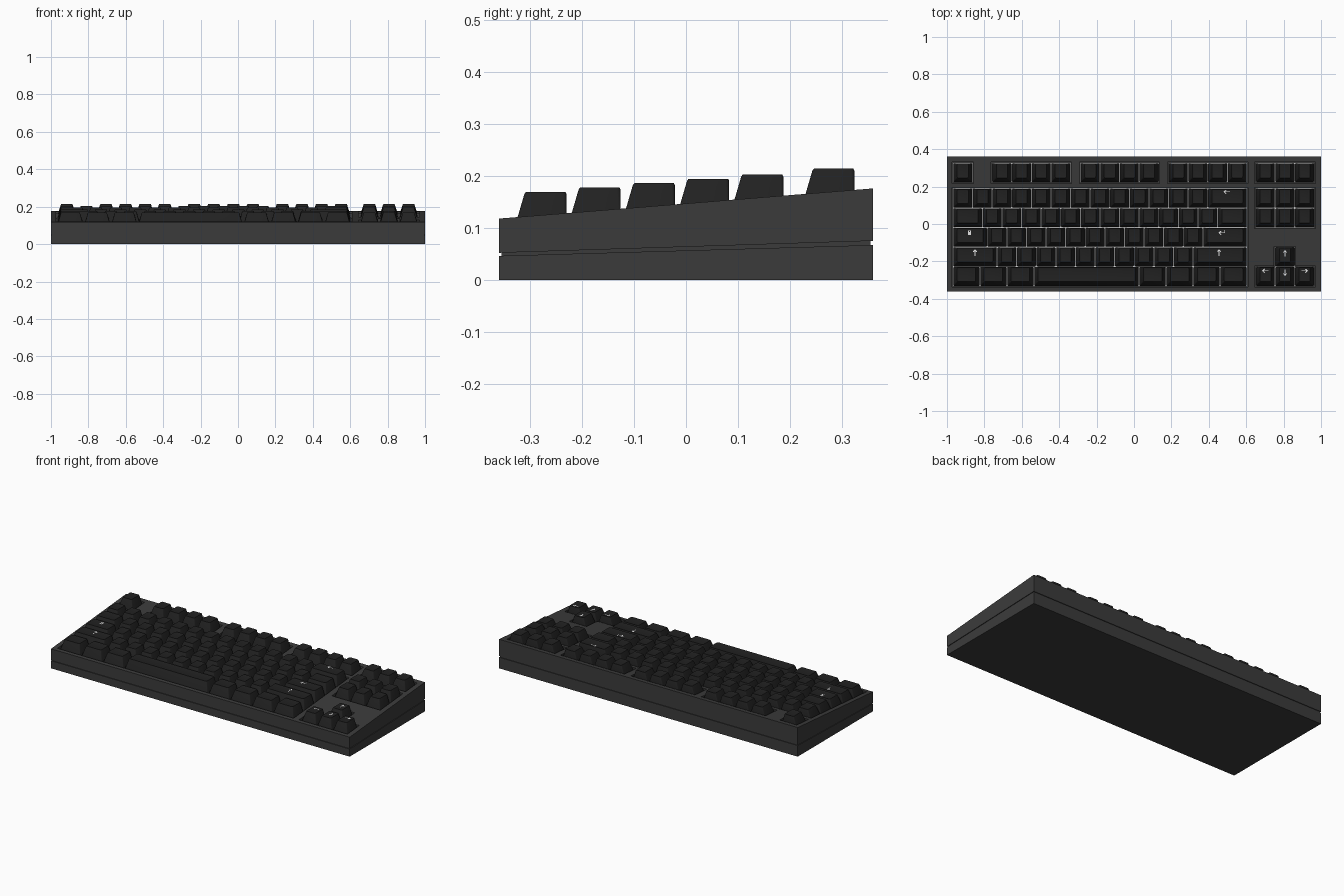
import bpy, bmesh, math
from mathutils import Vector

if "Cube" in bpy.data.objects:
    bpy.data.objects.remove(bpy.data.objects["Cube"])

U = 0.1048             # key pitch across
LEFT, NAV = -0.968, 0.65
ROWS = [-0.2805 + 0.1045 * i for i in range(5)] + [0.2745]


def surf(y):
    """Height of the sloping top of the case."""
    return 0.147 + 0.0806 * y


def material(name, v):
    m = bpy.data.materials.new(name)
    m.diffuse_color = (v, v, v, 1)
    m.use_nodes = True
    m.node_tree.nodes["Principled BSDF"].inputs["Base Color"].default_value = m.diffuse_color
    return m


CASE = material("charcoal_grey", 0.044)
KEY = material("near_black", 0.0155)
WHITE = material("white", 0.88)


def make(name, bm, mat, smooth=False):
    bmesh.ops.recalc_face_normals(bm, faces=bm.faces[:])
    me = bpy.data.meshes.new(name)
    bm.to_mesh(me)
    bm.free()
    me.materials.append(mat)
    ob = bpy.data.objects.new(name, me)
    bpy.context.collection.objects.link(ob)
    if smooth:
        bpy.ops.object.select_all(action='DESELECT')
        ob.select_set(True)
        bpy.context.view_layer.objects.active = ob
        bpy.ops.object.shade_smooth_by_angle(angle=math.radians(35))
    return ob


def slab(bm, x0, x1, y0, y1, lo, hi):
    """Box whose bottom and top heights are functions of y."""
    vs = bmesh.ops.create_cube(bm, size=1)['verts']
    for v in vs:
        y = y1 if v.co.y > 0 else y0
        v.co = Vector((x1 if v.co.x > 0 else x0, y, hi(y) if v.co.z > 0 else lo(y)))


def slab_object(name, mat, *args):
    bm = bmesh.new()
    slab(bm, *args)
    return make(name, bm, mat)


# case: lower tray, recessed seam, upper shell
seam_lo = lambda y: 0.0565 + 0.029 * y
seam_hi = lambda y: 0.0635 + 0.032 * y
slab_object("case_bottom", CASE, -1, 1, -0.36, 0.36, lambda y: 0, seam_lo)
slab_object("case_seam", CASE, -0.996, 0.996, -0.356, 0.356,
            lambda y: seam_lo(y) - 0.002, lambda y: seam_hi(y) + 0.002)
top = slab_object("case_top", CASE, -1, 1, -0.36, 0.36, seam_hi, surf)

# key wells: left edge, width in keys, first and last row
wells = [(LEFT, 15, 0, 4), (LEFT, 1, 5, 5), (LEFT + 2 * U, 4, 5, 5),
         (LEFT + 6.5 * U, 4, 5, 5), (LEFT + 11 * U, 4, 5, 5),
         (NAV, 3, 5, 5), (NAV, 3, 3, 4), (NAV, 3, 0, 0), (NAV + U, 1, 0, 1)]
light = bmesh.new()
for x, n, r0, r1 in wells:
    y0, y1 = ROWS[r0] - 0.052, ROWS[r1] + 0.052
    m = 0.005
    cutter = slab_object("well_cutter", CASE, x - m, x + n * U + m, y0 - m, y1 + m,
                         lambda y: surf(y) - 0.025, lambda y: surf(y) + 0.05)
    mod = top.modifiers.new("well", 'BOOLEAN')
    mod.operation, mod.solver, mod.object = 'DIFFERENCE', 'EXACT', cutter
    bpy.context.view_layer.objects.active = top
    bpy.ops.object.modifier_apply(modifier=mod.name)
    bpy.data.objects.remove(cutter)
    slab(light, x + .001, x + n * U - .001, y0 + .001, y1 - .001,
         lambda y: surf(y) - 0.026, lambda y: surf(y) - 0.021)
make("backlight_plate", light, WHITE)


def ring(bm, x0, x1, y0, y1, r, z):
    """Rounded rectangle of vertices; z is a function of y."""
    out = []
    corners = [(x1 - r, y1 - r), (x0 + r, y1 - r), (x0 + r, y0 + r), (x1 - r, y0 + r)]
    for i, (cx, cy) in enumerate(corners):
        for k in range(4):
            a = math.pi / 2 * (i + k / 3)
            y = cy + r * math.sin(a)
            out.append(bm.verts.new((cx + r * math.cos(a), y, z(y))))
    return out


def keycap(bm, x, w, c):
    """Tapered cap with a vertical back, softened rim and shallow dish."""
    a, b, h = x + 0.0025, x + w * U - 0.0025, surf(c) + 0.045
    rings = [ring(bm, a, b, c - 0.050, c + 0.050, 0.004, lambda y: surf(y) - 0.02),
             ring(bm, a + .018, b - .018, c - .031, c + .050, 0.007, lambda y: h - .004),
             ring(bm, a + .020, b - .020, c - .028, c + .048, 0.007, lambda y: h),
             ring(bm, a + .027, b - .027, c - .020, c + .042, 0.006, lambda y: h - .002)]
    for p, q in zip(rings, rings[1:]):
        for i in range(16):
            j = (i + 1) % 16
            bm.faces.new((p[i], p[j], q[j], q[i]))
    bm.faces.new(rings[-1])
    bm.faces.new(rings[0][::-1])


# main key rows, widths in key units
main = [[1.375] * 3 + [5.375] + [1.375] * 4,
        [2.25] + [1] * 10 + [2.75],
        [1.75] + [1] * 11 + [2.25],
        [1.5] + [1] * 12 + [1.5],
        [1] * 13 + [2]]
names = ["bottom_row_keys", "shift_row_keys", "home_row_keys", "upper_row_keys", "number_row_keys"]
for name, widths, c in zip(names, main, ROWS):
    bm, x = bmesh.new(), LEFT
    for w in widths:
        keycap(bm, x, w, c)
        x += w * U
    make(name, bm, KEY, True)

# function keys, navigation block and arrow keys
bm = bmesh.new()
for s in [0] + [g + i for g in (2, 6.5, 11) for i in range(4)]:
    keycap(bm, LEFT + s * U, 1, ROWS[5])
make("function_row_keys", bm, KEY, True)
bm = bmesh.new()
for r in (3, 4, 5):
    for i in range(3):
        keycap(bm, NAV + i * U, 1, ROWS[r])
make("navigation_keys", bm, KEY, True)
bm = bmesh.new()
for i, r in ((0, 0), (1, 0), (2, 0), (1, 1)):
    keycap(bm, NAV + i * U, 1, ROWS[r])
make("arrow_keys", bm, KEY, True)

# printed symbols as thin white strokes, in units of 0.01, pointing up
ARROW = [((0, -1.5), (0, 1.5)), ((0, 1.5), (-.8, .6)), ((0, 1.5), (.8, .6))]
HOOK = ARROW + [((0, -1.5), (1.2, -1.5))]
PADLOCK = [((-.6, -1), (.6, -1)), ((-.6, -.5), (.6, -.5)), ((-.5, .1), (.5, .1)),
           ((-.5, 0), (-.5, 1)), ((.5, 0), (.5, 1)), ((-.5, 1), (.5, 1))]


def symbol(name, strokes, x, y, row, angle):
    bm = bmesh.new()
    h = surf(ROWS[row]) + 0.045
    ca, sa = math.cos(angle), math.sin(angle)
    for p, q in strokes:
        p, q = (Vector((x + .01 * (u * ca - v * sa), y + .01 * (u * sa + v * ca), 0)) for u, v in (p, q))
        d = (q - p).normalized() * 0.0022
        n = Vector((-d.y, d.x, 0))
        f = bm.faces.new([bm.verts.new(k + Vector((0, 0, h - .003)))
                          for k in (p - d - n, q + d - n, q + d + n, p - d + n)])
        g = bmesh.ops.extrude_face_region(bm, geom=[f])['geom']
        for v in g:
            if isinstance(v, bmesh.types.BMVert):
                v.co.z += 0.0018
    make(name, bm, WHITE)


Q = math.pi / 2
symbol("backspace_symbol", ARROW, 0.497, 0.172, 4, Q)
symbol("enter_symbol", HOOK, 0.47, -0.047, 2, Q)
symbol("padlock_symbol", PADLOCK, -0.88, -0.046, 2, 0)
symbol("left_shift_symbol", ARROW, -0.85, -0.153, 1, 0)
symbol("right_shift_symbol", ARROW, 0.455, -0.153, 1, 0)
symbol("up_symbol", ARROW, NAV + 1.5 * U, -0.157, 1, 0)
symbol("left_symbol", ARROW, NAV + .5 * U, -0.25, 0, Q)
symbol("down_symbol", ARROW, NAV + 1.5 * U, -0.26, 0, 2 * Q)
symbol("right_symbol", ARROW, NAV + 2.5 * U, -0.25, 0, -Q)
